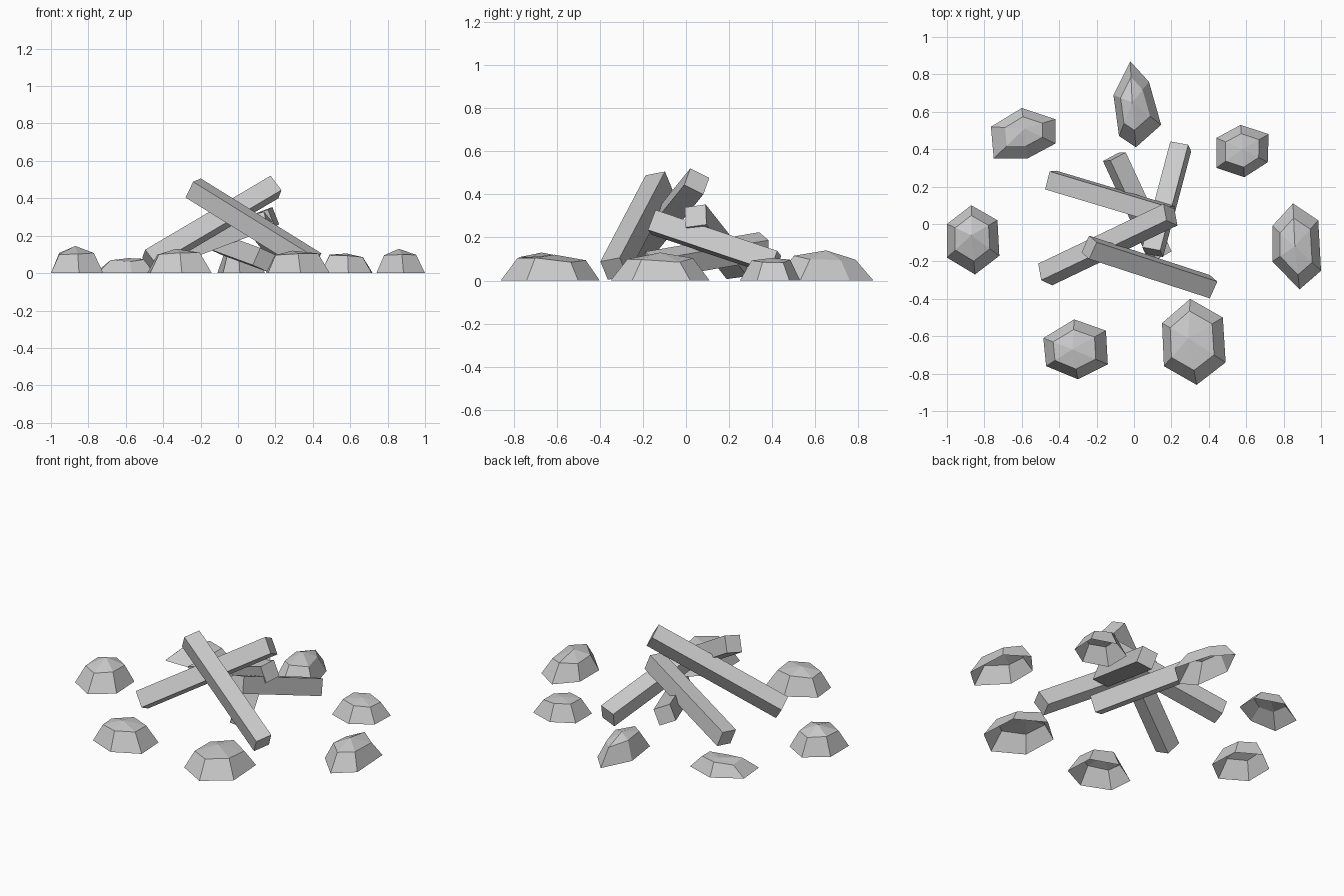
import bpy, bmesh, random
from math import cos, sin, radians
from mathutils import Vector

if "Cube" in bpy.data.objects:
    bpy.data.objects.remove(bpy.data.objects["Cube"])

random.seed(4)


def add_object(name, bm):
    bmesh.ops.recalc_face_normals(bm, faces=bm.faces)
    mesh = bpy.data.meshes.new(name)
    bm.to_mesh(mesh)
    bm.free()
    bpy.context.collection.objects.link(bpy.data.objects.new(name, mesh))


def bridge(bm, a, b):
    n = len(a)
    for i in range(n):
        bm.faces.new((a[i], a[(i + 1) % n], b[(i + 1) % n], b[i]))


def log(name, low, high, roll, width=0.10):
    """Square beam from low to high, rolled about its own axis."""
    low, high, r = Vector(low), Vector(high), radians(roll)
    d = (high - low).normalized()
    u = d.cross(Vector((0, 0, 1))).normalized()
    v = u.cross(d)
    side = (u * cos(r) + v * sin(r)) * width / 2
    top = (v * cos(r) - u * sin(r)) * width / 2
    bm = bmesh.new()
    rings = [[bm.verts.new(c + side * a + top * b)
              for a, b in ((1, 1), (-1, 1), (-1, -1), (1, -1))]
             for c in (low, high)]
    bridge(bm, *rings)
    for ring in rings:
        bm.faces.new(ring)
    add_object(name, bm)


def stone(name, outline, peak, ring_z, scale):
    """Faceted rock: six-sided base, smaller shoulder ring, one peak, open below."""
    px, py, pz = peak
    bm = bmesh.new()
    base = [bm.verts.new((x, y, 0)) for x, y in outline]
    ring = [bm.verts.new((px + (x - px) * scale, py + (y - py) * scale,
                          ring_z + random.uniform(-0.012, 0.012)))
            for x, y in outline]
    tip = bm.verts.new(peak)
    bridge(bm, base, ring)
    for i in range(6):
        bm.faces.new((ring[i], ring[(i + 1) % 6], tip))
    add_object(name, bm)


# Stacked firewood: low end, high end, roll
log("log_left", (-0.475, -0.27, 0.065), (0.195, 0.05, 0.46), 30)
log("log_front", (0.405, -0.335, 0.055), (-0.24, -0.125, 0.455), 12)
log("log_back_left", (-0.445, 0.235, 0.06), (0.19, 0.045, 0.30), -8)
log("log_back_right", (0.25, 0.415, 0.08), (0.10, -0.15, 0.27), -14)
log("log_back", (0.14, -0.17, 0.07), (-0.105, 0.36, 0.16), -22)

# Ring of stones: base outline, peak, shoulder height, shoulder scale
stone("stone_left",
      [(-.87, .10), (-.73, .02), (-.72, -.17), (-.85, -.27), (-1, -.18), (-1, 0)],
      (-.87, -.06, .145), .11, .66)
stone("stone_back_left",
      [(-.60, .62), (-.42, .56), (-.42, .43), (-.57, .35), (-.75, .35), (-.765, .52)],
      (-.585, .51, .08), .068, .58)
stone("stone_back",
      [(-.02, .87), (.08, .76), (.145, .53), (.01, .41), (-.08, .47), (-.11, .69)],
      (-.01, .65, .14), .105, .62)
stone("stone_back_right",
      [(.57, .53), (.72, .48), (.715, .33), (.59, .25), (.44, .30), (.44, .46)],
      (.58, .40, .105), .09, .64)
stone("stone_right",
      [(.85, .11), (.985, .02), (1, -.25), (.885, -.35), (.74, -.20), (.74, -.01)],
      (.86, -.12, .13), .095, .66)
stone("stone_front_right",
      [(.30, -.40), (.475, -.50), (.49, -.74), (.335, -.86), (.16, -.76), (.15, -.53)],
      (.29, -.61, .12), .095, .69)
stone("stone_front_left",
      [(-.32, -.51), (-.15, -.57), (-.14, -.75), (-.30, -.83), (-.47, -.76), (-.485, -.61)],
      (-.33, -.67, .13), .10, .66)
